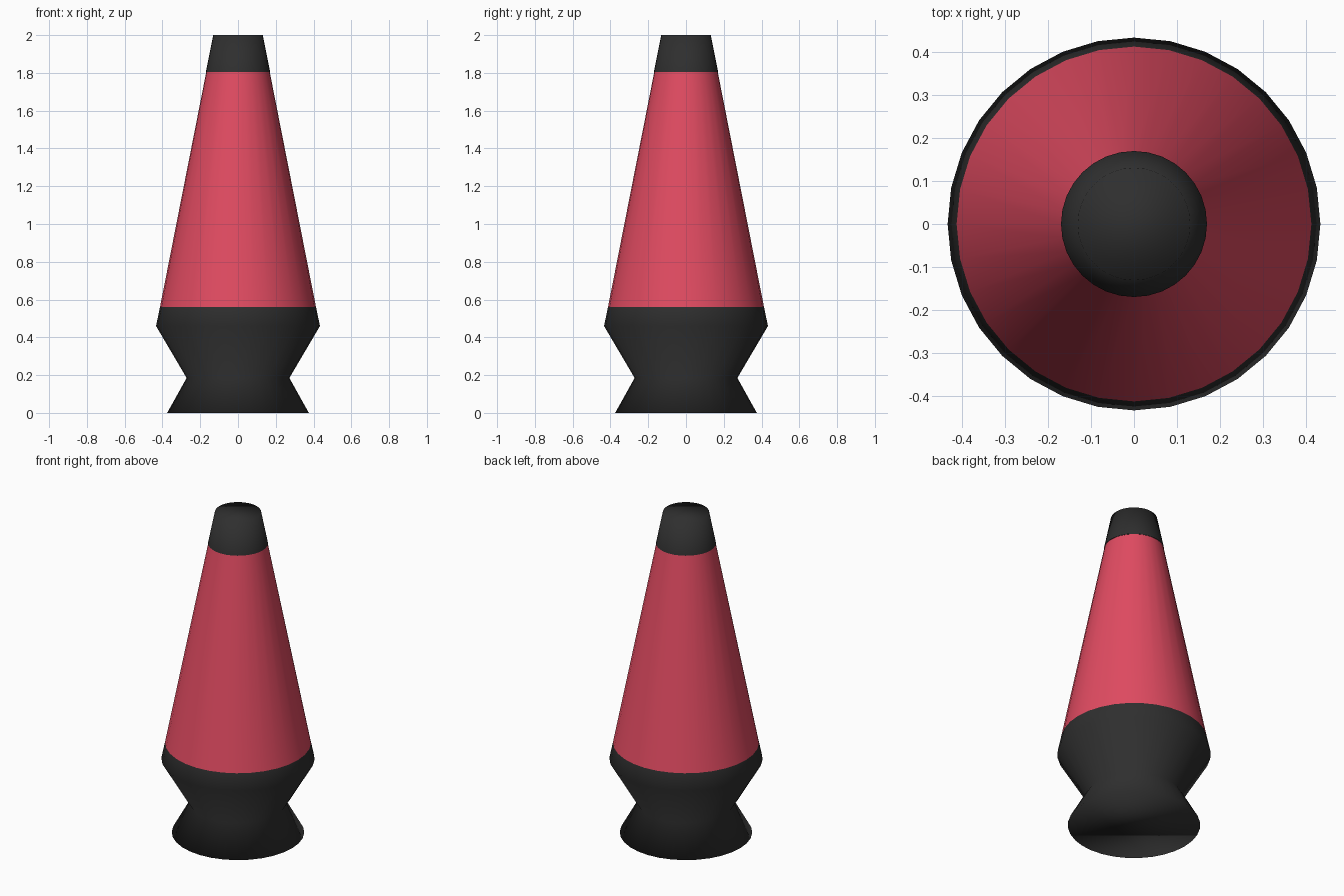
import bpy, bmesh, math

if "Cube" in bpy.data.objects:
    bpy.data.objects.remove(bpy.data.objects["Cube"])

SIDES = 32


def material(name, color):
    mat = bpy.data.materials.new(name)
    mat.diffuse_color = color
    mat.use_nodes = True
    mat.node_tree.nodes["Principled BSDF"].inputs["Base Color"].default_value = mat.diffuse_color
    return mat


def lathe(name, profile, mat, cap_bottom=False, cap_top=False):
    """Revolve (radius, height) points around z, optionally closing the ends."""
    bm = bmesh.new()
    rings = []
    for r, z in profile:
        rings.append([bm.verts.new((r * math.cos(2 * math.pi * i / SIDES),
                                    r * math.sin(2 * math.pi * i / SIDES), z))
                      for i in range(SIDES)])
    for low, high in zip(rings, rings[1:]):
        for i in range(SIDES):
            j = (i + 1) % SIDES
            bm.faces.new((low[i], low[j], high[j], high[i]))
    if cap_bottom:
        bm.faces.new(rings[0][::-1])
    if cap_top:
        bm.faces.new(rings[-1])
    for f in bm.faces:
        f.smooth = True
    mesh = bpy.data.meshes.new(name)
    bm.to_mesh(mesh)
    bm.free()
    mesh.materials.append(mat)
    obj = bpy.data.objects.new(name, mesh)
    bpy.context.collection.objects.link(obj)
    return obj


black = material("black_metal", (0.028, 0.028, 0.028, 1))
red = material("red_glass", (0.75, 0.07, 0.12, 1))

# Hourglass stand with a short inward rim
lathe("base", [(0.375, 0), (0.272, 0.185), (0.434, 0.46), (0.413, 0.56)],
      black, cap_bottom=True)

# Tapered glass vessel
lathe("glass", [(0.413, 0.56), (0.168, 1.805)], red)

# Tapered lid
lathe("cap", [(0.17, 1.805), (0.131, 2.0)], black, cap_top=True)
